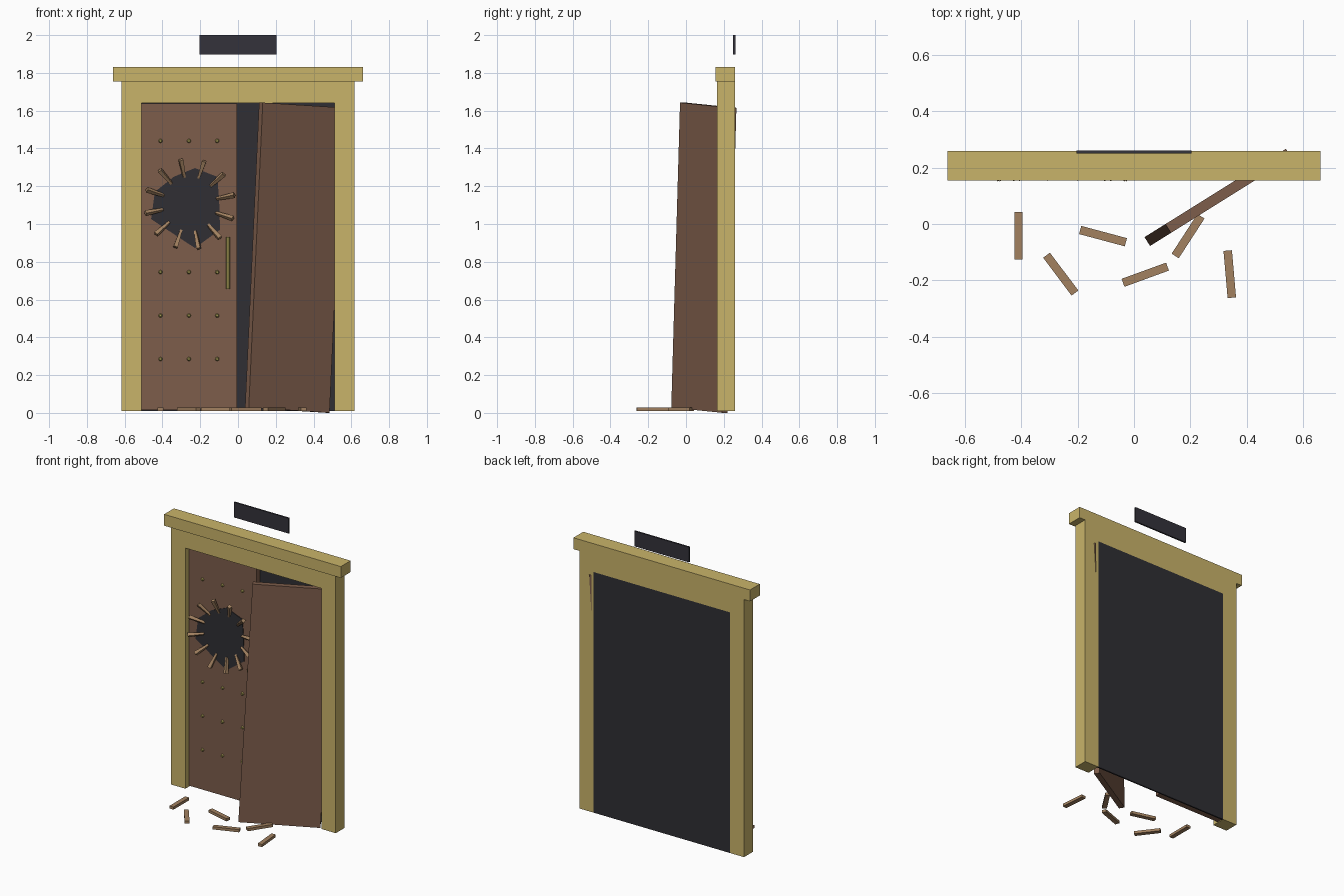
import bpy, bmesh, math
from mathutils import Vector, Matrix

cube = bpy.data.objects.get("Cube")
if cube:
    bpy.data.objects.remove(cube, do_unlink=True)


def material(name, rgb):
    m = bpy.data.materials.new(name)
    m.use_nodes = True
    m.diffuse_color = (*rgb, 1)
    m.node_tree.nodes["Principled BSDF"].inputs["Base Color"].default_value = (*rgb, 1)
    return m


GOLD = material("ochre paint", (0.584, 0.455, 0.144))
WOOD = material("brown door wood", (0.205, 0.109, 0.070))
RAW = material("raw broken wood", (0.36, 0.22, 0.117))
DARK = material("dark void", (0.029, 0.028, 0.034))
SIGN = material("slate sign", (0.034, 0.032, 0.043))
BRASS = material("brass", (0.42, 0.36, 0.10))


def add(name, bm, mat, matrix=Matrix()):
    me = bpy.data.meshes.new(name)
    bmesh.ops.recalc_face_normals(bm, faces=bm.faces)
    bm.to_mesh(me)
    bm.free()
    me.materials.append(mat)
    ob = bpy.data.objects.new(name, me)
    ob.matrix_world = matrix
    bpy.context.collection.objects.link(ob)
    return ob


def box(name, lo, hi, mat, matrix=Matrix()):
    lo, hi = Vector(lo), Vector(hi)
    bm = bmesh.new()
    bmesh.ops.create_cube(bm, size=1)
    for v in bm.verts:
        v.co = (lo + hi) / 2 + v.co * (hi - lo)
    return add(name, bm, mat, matrix)


def cone(name, start, end, r1, r2, sides, mat):
    start, end = Vector(start), Vector(end)
    axis = end - start
    bm = bmesh.new()
    bmesh.ops.create_cone(bm, cap_ends=True, segments=sides, radius1=r1,
                          radius2=r2, depth=axis.length)
    rot = axis.to_track_quat('Z', 'Y').to_matrix().to_4x4()
    return add(name, bm, mat, Matrix.Translation((start + end) / 2) @ rot)


# Door frame with lintel and cornice
FLOOR, TOP, BACK = 0.01, 1.64, 0.26
for side, x0, x1 in (("right", -0.617, -0.51), ("left", 0.51, 0.617)):
    box(side + "_jamb", (x0, 0.165, FLOOR), (x1, BACK, TOP), GOLD)
box("lintel", (-0.617, 0.165, TOP), (0.617, BACK, 1.755), GOLD)
box("cornice", (-0.662, 0.155, 1.755), (0.662, BACK, 1.832), GOLD)

# Dark interior and sign plate
box("dark_backing", (-0.51, 0.25, FLOOR), (0.51, BACK, TOP), DARK)
box("sign_plate", (-0.205, 0.25, 1.897), (0.205, 0.261, 2.0), SIGN)

# Closed door
FACE = 0.206
box("closed_door", (-0.51, FACE, 0.015), (-0.005, 0.245, 1.637), WOOD)

# Hanging door, swung open and sagging in its own plane
swing = (Matrix.Translation((0.057, -0.078, 0.028))
         @ Matrix.Rotation(math.radians(32), 4, 'Z')
         @ Matrix.Rotation(math.radians(3.1), 4, 'Y'))
box("hanging_door", (0, 0, 0), (0.505, 0.037, 1.617), WOOD, swing)

# Broken hole in the closed door
outline = [(-0.228, 1.296), (-0.11, 1.25), (-0.1, 1.13), (-0.095, 0.97), (-0.228, 0.873),
           (-0.333, 0.942), (-0.46, 1.026), (-0.44, 1.17), (-0.34, 1.25)]
bm = bmesh.new()
plate = bm.faces.new([bm.verts.new((x, FACE - 0.004, z)) for x, z in outline])
ext = bmesh.ops.extrude_face_region(bm, geom=[plate])
for v in ext["geom"]:
    if isinstance(v, bmesh.types.BMVert):
        v.co.y = FACE + 0.002
add("broken_hole", bm, DARK)

# Splinters bursting out around the hole
for i in range(12):
    a = math.radians(101.5 - 30 * i)
    inner, outer = [(-0.255 + r * math.cos(a), y, 1.105 + r * math.sin(a))
                    for r, y in ((0.145, 0.204), (0.24, 0.166))]
    cone(f"splinter_{i + 1}", inner, outer, 0.009, 0.016, 4, RAW)

# Studs and pull handle
for z in (0.285, 0.515, 0.745, 1.44):
    for x in (-0.41, -0.26, -0.11):
        cone("door_stud", (x, FACE, z), (x, FACE - 0.012, z), 0.011, 0.006, 8, BRASS)
cone("pull_handle", (-0.053, 0.19, 0.655), (-0.053, 0.19, 0.93), 0.011, 0.011, 8, BRASS)

# Broken planks on the ground
planks = [(-0.41, -0.042, 90), (-0.26, -0.178, -53), (-0.11, -0.043, -15),
          (0.04, -0.18, 20), (0.192, -0.043, 57), (0.34, -0.178, -85)]
for i, (x, y, deg) in enumerate(planks):
    place = Matrix.Translation((x, y, 0)) @ Matrix.Rotation(math.radians(deg), 4, 'Z')
    box(f"loose_plank_{i + 1}", (-0.084, -0.015, FLOOR), (0.084, 0.015, 0.028), RAW, place)
